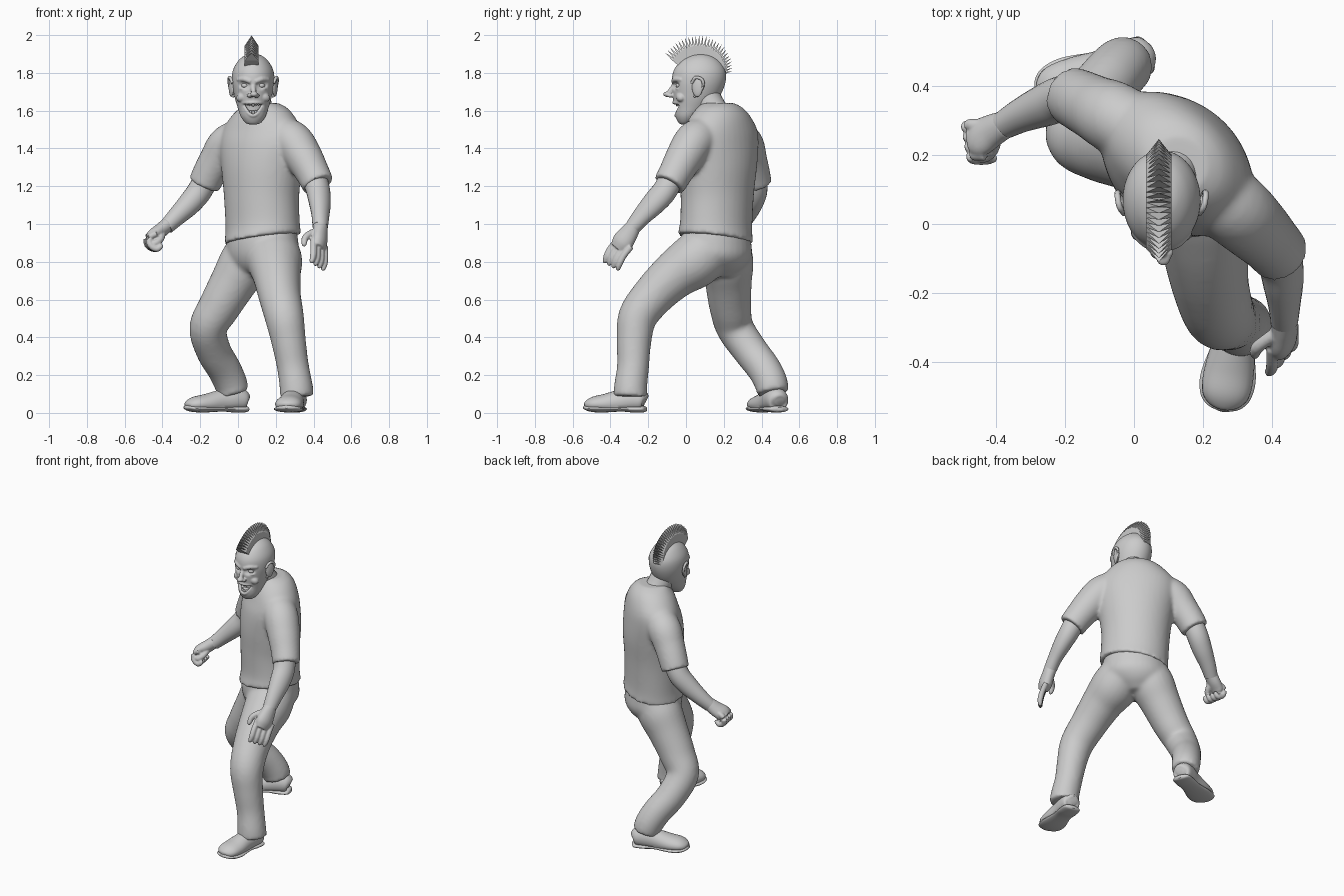
import bpy, bmesh, math
from mathutils import Vector, Matrix

cube = bpy.data.objects.get("Cube")
if cube:
    bpy.data.objects.remove(cube, do_unlink=True)

mat = bpy.data.materials.new("plain_grey")
mat.use_nodes = True
GREY = (0.6, 0.6, 0.6, 1)
mat.diffuse_color = GREY
mat.node_tree.nodes["Principled BSDF"].inputs["Base Color"].default_value = GREY

UP = Vector((0, 0, 1))
SIDE = Vector((0.77, -0.64, 0))      # shoulder axis of the turned body
X = Vector((1, 0, 0))
HX = 0.08                            # head centre line


def finish(name, bm, smooth=True):
    bmesh.ops.recalc_face_normals(bm, faces=bm.faces)
    mesh = bpy.data.meshes.new(name)
    bm.to_mesh(mesh)
    bm.free()
    mesh.materials.append(mat)
    obj = bpy.data.objects.new(name, mesh)
    bpy.context.collection.objects.link(obj)
    if smooth:
        bpy.ops.object.select_all(action='DESELECT')
        obj.select_set(True)
        bpy.context.view_layer.objects.active = obj
        bpy.ops.object.shade_smooth_by_angle(angle=math.radians(50))
    return obj


def fuse(name, parts, voxel, rounds):
    """Merge overlapping parts into one softly blended skin."""
    bm = bmesh.new()
    for p in parts:
        bm.from_mesh(p.data)
        bpy.data.objects.remove(p, do_unlink=True)
    obj = finish(name, bm, smooth=False)
    m = obj.modifiers.new("skin", 'REMESH')
    m.mode, m.voxel_size = 'VOXEL', voxel
    m = obj.modifiers.new("soften", 'SMOOTH')
    m.factor, m.iterations = 0.5, rounds
    bm = bmesh.new()
    bm.from_object(obj, bpy.context.evaluated_depsgraph_get())
    bpy.data.objects.remove(obj, do_unlink=True)
    return finish(name, bm)


def spline(rows, steps):
    """Catmull-Rom through rows of numbers."""
    rows = [Vector(r) for r in rows]
    p = [rows[0] * 2 - rows[1]] + rows + [rows[-1] * 2 - rows[-2]]
    out = []
    for i in range(1, len(p) - 2):
        for k in range(steps):
            t = k / steps
            a, b, c, d = p[i - 1:i + 3]
            out.append((b * 2 + (c - a) * t + (a * 2 - b * 5 + c * 4 - d) * t * t
                        + (b * 3 - a - c * 3 + d) * t ** 3) / 2)
    return out + [rows[-1]]


def loft(name, rows, ref=SIDE, sides=24, steps=5, axis=None, rule=None):
    """Elliptical rings (x, y, z, radius along ref, other radius)."""
    pts = spline([tuple(r) if len(r) == 5 else (*r, r[3]) for r in rows], steps)
    bm = bmesh.new()
    rings = []
    for i, p in enumerate(pts):
        c = Vector(p[:3])
        t = axis or Vector(pts[min(i + 1, len(pts) - 1)][:3]) - Vector(pts[max(i - 1, 0)][:3])
        t = t.normalized()
        s = (ref - t * ref.dot(t)).normalized()
        u = t.cross(s)
        angles = [math.tau * k / sides for k in range(sides)]
        rings.append([bm.verts.new(c + s * max(p[3], .001) * math.cos(a)
                                   + u * max(p[4], .001) * math.sin(a)) for a in angles])
    for r, q in zip(rings, rings[1:]):
        for k in range(sides):
            j = (k + 1) % sides
            bm.faces.new((r[k], r[j], q[j], q[k]))
    for ring in (rings[0], rings[-1]):
        bm.faces.new(ring)
    if rule:
        for v in bm.verts:
            rule(v.co)
    return finish(name, bm)


def blob(name, loc, size, turn=0, tilt=0):
    bm = bmesh.new()
    m = (Matrix.Translation(loc) @ Matrix.Rotation(turn, 4, 'Z')
         @ Matrix.Rotation(tilt, 4, 'Y') @ Matrix.Diagonal((*size, 1)))
    bmesh.ops.create_uvsphere(bm, u_segments=20, v_segments=12, radius=1, matrix=m)
    return finish(name, bm)


def tube(name, pts, r):
    """Round-ended tube for fingers, lips and brows."""
    rows = [(*p, r) for p in pts]
    end, last = Vector(pts[-1]), Vector(pts[-2])
    rows[-1] = (*pts[-1], r * .7)
    rows.append((*(end + (end - last).normalized() * r * .6), r * .1))
    return loft(name, rows, Vector((.3, .2, 1)), sides=10, steps=3)


# Shirt: body with a slanted hem, and sleeves
def slant_hem(co):
    fade = max(0, min(1, (1.2 - co.z) / .25))
    co.z += .16 * fade * (co - Vector((.13, .16, 0))).dot(SIDE)


shirt = [loft("body", [(.13, .155, .92, .212, .19), (.13, .16, 1.0, .208, .178),
                       (.125, .165, 1.15, .212, .18), (.125, .17, 1.3, .232, .185),
                       (.125, .175, 1.42, .25, .175), (.128, .182, 1.5, .238, .158),
                       (.132, .182, 1.57, .185, .138), (.135, .18, 1.615, .135, .11),
                       (.13, .17, 1.64, .085, .085)], sides=40, axis=UP, rule=slant_hem),
         loft("sleeve_l", [(.21, .11, 1.48, .1), (.29, .045, 1.435, .108), (.35, -.01, 1.35, .1),
                           (.395, -.055, 1.27, .09), (.425, -.09, 1.208, .086)]),
         loft("sleeve_r", [(.01, .27, 1.46, .1), (-.06, .31, 1.415, .104), (-.11, .335, 1.34, .095),
                           (-.15, .355, 1.27, .09), (-.18, .37, 1.208, .086)])]
fuse("shirt", shirt, .011, 8)
loft("neck", [(.125, .18, 1.54, .085), (.11, .14, 1.61, .075), (.09, .1, 1.68, .078)], X)

# Arms
loft("left_forearm", [(.395, -.06, 1.28, .065), (.423, -.11, 1.18, .062, .068),
                      (.433, -.17, 1.11, .055, .065), (.436, -.235, 1.04, .044, .052),
                      (.435, -.28, .985, .04, .043)])
loft("right_forearm", [(-.15, .36, 1.28, .065), (-.2, .365, 1.18, .066), (-.255, .345, 1.11, .062),
                       (-.325, .315, 1.04, .05), (-.38, .285, .985, .041)])

# Left hand, open and hanging
hand = [loft("palm", [(.435, -.27, 1.0, .04, .038), (.435, -.3, .955, .038, .05),
                      (.43, -.335, .905, .04, .058), (.425, -.36, .87, .03, .046)],
             Vector((1, -.4, 0)))]
for i in range(4):
    x, y, z = .4 + .02 * i, -.39 + .023 * i, .89 - .013 * i
    hand.append(tube("finger", [(x, y + .03, z + .03), (x, y - .01, z - .02),
                                (x - .002, y - .03, z - .06), (x - .01, y - .04, z - .09)], .0175))
hand.append(tube("thumb", [(.42, -.31, .965), (.385, -.335, .95), (.355, -.36, .925),
                           (.35, -.38, .89)], .0185))
fuse("left_hand", hand, .005, 3)

# Right hand, closed
hand = [loft("palm", [(-.37, .29, 1.0, .04, .038), (-.41, .27, .965, .05, .038),
                      (-.445, .25, .94, .056, .036), (-.465, .24, .92, .048, .03)],
             Vector((.3, 1, 0)))]
for i in range(4):
    y = .2 + .029 * i
    x = -.46 - .005 * i
    hand.append(tube("finger", [(x + .03, y, .95), (x - .005, y, .93), (x - .005, y - .01, .89),
                                (x + .03, y - .012, .868), (x + .055, y - .01, .885)], .0175))
hand.append(tube("thumb", [(-.4, .25, .95), (-.41, .215, .92), (-.435, .195, .9),
                           (-.455, .195, .9)], .019))
fuse("right_hand", hand, .005, 3)

# Trousers
legs = [loft("seat", [(.13, .16, .97, .19, .165), (.13, .16, .9, .2, .175),
                      (.13, .165, .83, .2, .172), (.12, .17, .77, .15, .14),
                      (.115, .17, .72, .07, .08)], sides=32, axis=UP),
        loft("leg_l", [(.18, .13, .87, .14), (.195, .04, .8, .146), (.205, -.06, .73, .128),
                       (.22, -.17, .625, .113), (.245, -.255, .51, .104),
                       (.268, -.275, .38, .092), (.29, -.28, .25, .085),
                       (.308, -.293, .14, .088), (.312, -.295, .085, .091)]),
        loft("leg_r", [(.08, .215, .87, .13), (.035, .22, .79, .138), (-.025, .225, .69, .124),
                       (-.1, .235, .56, .111), (-.158, .26, .45, .1),
                       (-.13, .34, .33, .093), (-.075, .412, .235, .09),
                       (-.04, .45, .16, .088), (-.025, .46, .105, .084)])]
fuse("trousers", legs, .011, 10)


# Shoes: upper and sole follow one heel-to-toe line
def shoe(name, heel, toe):
    heel, toe = Vector((*heel, 0)), Vector((*toe, 0))
    d = toe - heel
    across = UP.cross(d).normalized()

    def along(rows):
        return [(*(heel + d * t + UP * z), a, b) for t, z, a, b in rows]

    def flat(co):
        co.z = max(co.z, .025)

    loft(name + "_upper", along([(0, .06, .02, .02), (.04, .065, .055, .055), (.2, .07, .062, .07),
                                 (.4, .06, .062, .065), (.65, .048, .072, .054),
                                 (.85, .045, .07, .042), (.96, .04, .048, .026), (1, .035, .012, .01)]),
         across, rule=flat)
    loft(name + "_sole", along([(-.02, .02, .02, .01), (.03, .02, .055, .017), (.2, .02, .062, .018),
                                (.4, .022, .06, .015), (.7, .02, .08, .018), (.88, .022, .074, .017),
                                (.98, .028, .05, .013), (1.02, .032, .015, .008)]), across)


shoe("left_shoe", (.31, -.215), (.258, -.535))
shoe("right_shoe", (.045, .495), (-.275, .37))


# Head with open grinning mouth and eye sockets pressed in
def press_face(co):
    if co.y > .05:
        return
    x = (co.x - HX) / .056
    lift = .02 * x * x
    if x * x + ((co.z - 1.606 - lift) / .034) ** 2 < 1:
        co.y += .04
    for s in (-1, 1):
        e = ((co.x - HX - s * .043) / .036) ** 2 + ((co.z - 1.735) / .025) ** 2
        co.y += .02 * max(0, 1 - e)


face = [loft("skull", [(HX, -.012, 1.527, .02, .015), (HX, -.004, 1.537, .042, .036),
                       (HX, .01, 1.57, .066, .066), (HX, .035, 1.62, .083, .098),
                       (HX, .055, 1.68, .1, .126), (HX, .067, 1.75, .112, .142),
                       (HX, .072, 1.81, .108, .138), (HX, .075, 1.86, .082, .106),
                       (HX, .078, 1.89, .048, .06), (HX, .078, 1.902, .01, .012)],
             X, sides=72, steps=10, axis=UP, rule=press_face)]


def lip(name, z, drop, r):
    pts = [(HX + .056 * u, -.064 + .032 * u * u + max(0, drop) * .25,
            z + .022 * u * u - drop * (1 - u * u)) for u in (i / 4 - 1 for i in range(9))]
    face.append(tube(name, pts, r))


lip("upper_lip", 1.62, -.022, .009)
lip("lower_lip", 1.62, .046, .01)
face.append(tube("nose_bridge", [(HX, -.05, 1.745), (HX, -.07, 1.72), (HX + .004, -.092, 1.695)], .015))
face.append(blob("nose_tip", (HX + .005, -.098, 1.687), (.021, .023, .015)))
for s in (1, -1):
    face.append(blob("nostril", (HX + s * .019, -.082, 1.68), (.015, .018, .011)))
    face.append(blob("cheek", (HX + s * .055, -.026, 1.673), (.036, .027, .026), 0, s * .4))
    face.append(tube("brow", [(HX + s * .012, -.066, 1.754), (HX + s * .045, -.056, 1.766),
                              (HX + s * .08, -.027, 1.764)], .014))
    face.append(blob("lower_lid", (HX + s * .044, -.042, 1.716), (.027, .014, .008)))
fuse("head", face, .0045, 4)

for row, z in (("upper_tooth", 1.633), ("lower_tooth", 1.59)):
    for i in range(7):
        u = (i - 3) / 3.6
        blob(row, (HX + .05 * u, -.048 + .03 * u * u, z + .018 * u * u), (.0075, .006, .011))
blob("tongue", (HX, -.02, 1.592), (.03, .025, .01))
for s, side in ((1, "left"), (-1, "right")):
    blob(side + "_eye", (HX + s * .043, -.036, 1.733), (.02, .018, .014))
    blob(side + "_ear", (HX + s * .115, .06, 1.725), (.011, .03, .052), -s * .35)
    tube(side + "_ear_rim", [(HX + s * .108, .03, 1.745), (HX + s * .122, .05, 1.775),
                             (HX + s * .128, .085, 1.765), (HX + s * .124, .09, 1.73),
                             (HX + s * .112, .065, 1.69), (HX + s * .105, .045, 1.675)], .0085)

# Mohawk: fan of pointed plates
bm = bmesh.new()
N = 28
for i in range(N):
    f = i / (N - 1)
    a = math.radians(141 - 125 * f)
    out = Vector((0, math.cos(a), math.sin(a)))
    fwd = Vector((0, -math.sin(a), math.cos(a)))
    c = Vector((HX - .008, .07, 1.76))
    peak = .232 + .01 * math.sin(math.pi * f) - .05 * f ** 3

    def ring(r, thick):
        return [bm.verts.new(c + out * r + X * .037 * sx + fwd * thick * st)
                for sx, st in ((-1, -1), (1, -1), (1, 1), (-1, 1))]

    low, high = ring(.1, .008), ring(peak - .055, .0075)
    tip = bm.verts.new(c + out * peak)
    bm.faces.new(low)
    for k in range(4):
        j = (k + 1) % 4
        bm.faces.new((low[k], low[j], high[j], high[k]))
        bm.faces.new((high[k], high[j], tip))
finish("mohawk", bm, smooth=False)
